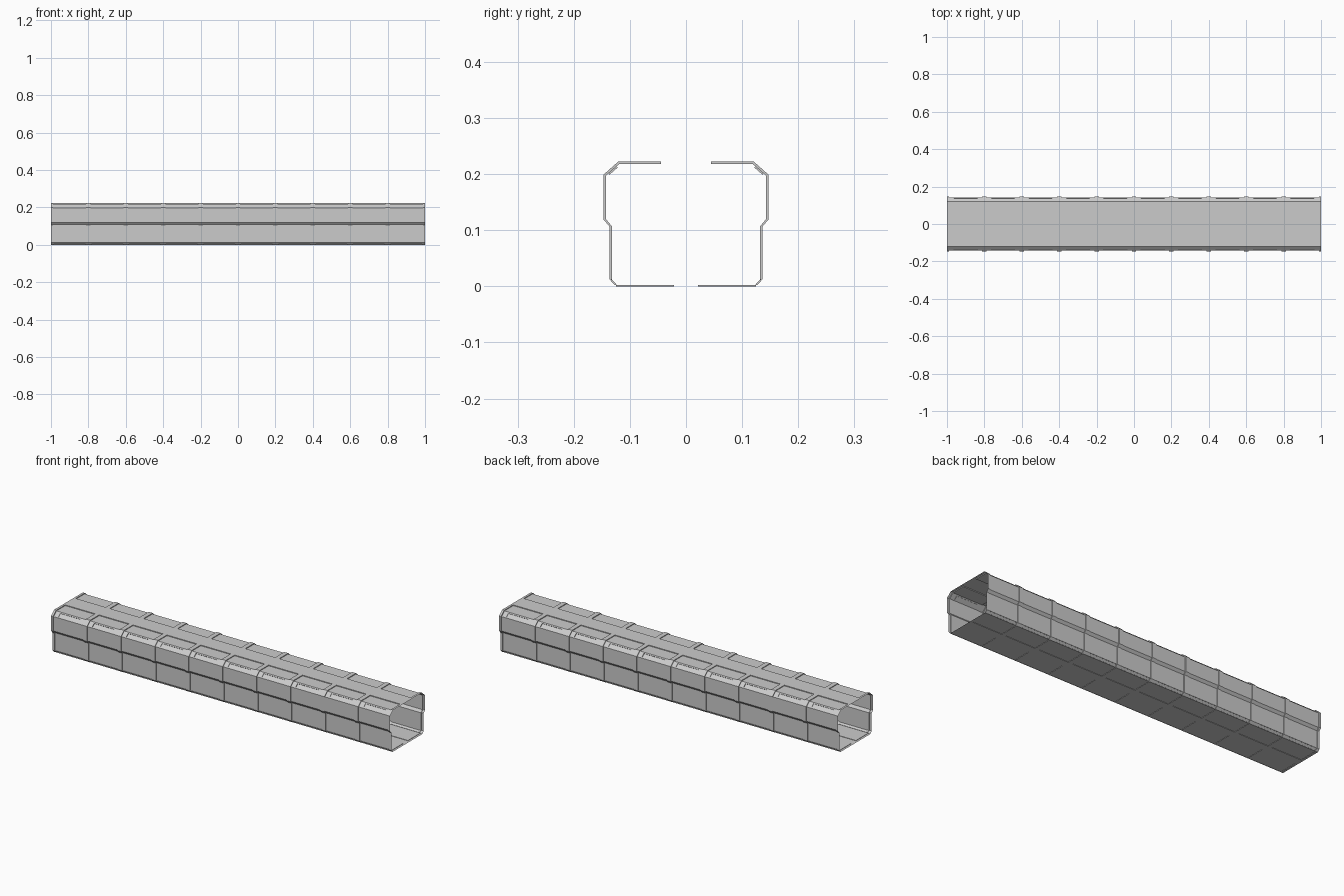
import bpy, bmesh

if "Cube" in bpy.data.objects:
    bpy.data.objects.remove(bpy.data.objects["Cube"])

SEG = 0.2       # length of one corridor segment
COUNT = 10
RIB = 0.012     # half width of the rib at each joint

# Half cross-section, top centre to bottom centre: (rib y, z), (panel y, z)
PROFILE = [
    ((0, 0.222), (0, 0.222)),
    ((0.045, 0.222), (0.045, 0.222)),
    ((0.045, 0.222), (0.045, 0.218)),
    ((0.121, 0.222), (0.119, 0.218)),
    ((0.147, 0.199), (0.143, 0.197)),
    ((0.147, 0.119), (0.143, 0.120)),
    ((0.136, 0.106), (0.132, 0.107)),
    ((0.136, 0.012), (0.132, 0.012)),
    ((0.136, 0.012), (0.136, 0.012)),
    ((0.125, 0), (0.125, 0)),
    ((0.125, 0), (0.125, 0.002)),
    ((0.021, 0), (0.021, 0.002)),
    ((0.021, 0), (0.021, 0)),
    ((0, 0), (0, 0)),
]
UPPER_CHAMFER, LOWER_CHAMFER = 3, 8

# Stations along one segment: rib, step in, panel, step out, rib
STATIONS = [(0, 0), (RIB, 0), (RIB, 1), (SEG - RIB, 1), (SEG - RIB, 0), (SEG, 0)]

bm = bmesh.new()
grid = [[bm.verts.new((-1 + x, *p[level])) for p in PROFILE] for x, level in STATIONS]
slots = []
for s in range(len(STATIONS) - 1):
    for i in range(len(PROFILE) - 1):
        f = bm.faces.new((grid[s][i], grid[s + 1][i], grid[s + 1][i + 1], grid[s][i + 1]))
        if s == 2 and i in (UPPER_CHAMFER, LOWER_CHAMFER):
            slots.append((f, i))


def recess(face, margin_x, margin_side, depth):
    """Sink a slot with its own margins into a sloping face."""
    face.normal_update()
    n = face.normal.copy()
    bmesh.ops.inset_individual(bm, faces=[face], thickness=margin_side)
    mid = -1 + SEG / 2
    half = SEG / 2 - margin_x
    for v in face.verts:
        v.co.x = mid + (half if v.co.x > mid else -half)
    ring = bmesh.ops.extrude_discrete_faces(bm, faces=[face])["faces"][0]
    for v in ring.verts:
        v.co -= n * depth


# Light slots in the upper chamfers, shallow strips in the lower ones
for f, i in slots:
    if i == UPPER_CHAMFER:
        recess(f, 0.038, 0.009, 0.003)
    else:
        recess(f, 0.016, 0.003, 0.003)

bmesh.ops.remove_doubles(bm, verts=bm.verts, dist=0.0001)
bmesh.ops.dissolve_degenerate(bm, edges=bm.edges, dist=0.0001)

mesh = bpy.data.meshes.new("corridor_shell")
bm.to_mesh(mesh)
bm.free()
shell = bpy.data.objects.new("corridor_shell", mesh)
bpy.context.collection.objects.link(shell)

# Mirror to the other side, then repeat along the corridor
mirror = shell.modifiers.new("mirror_side", 'MIRROR')
mirror.use_axis = (False, True, False)
array = shell.modifiers.new("repeat_segments", 'ARRAY')
array.count = COUNT
array.use_relative_offset = False
array.use_constant_offset = True
array.constant_offset_displace = (SEG, 0, 0)
array.use_merge_vertices = True
array.merge_threshold = 0.0005
